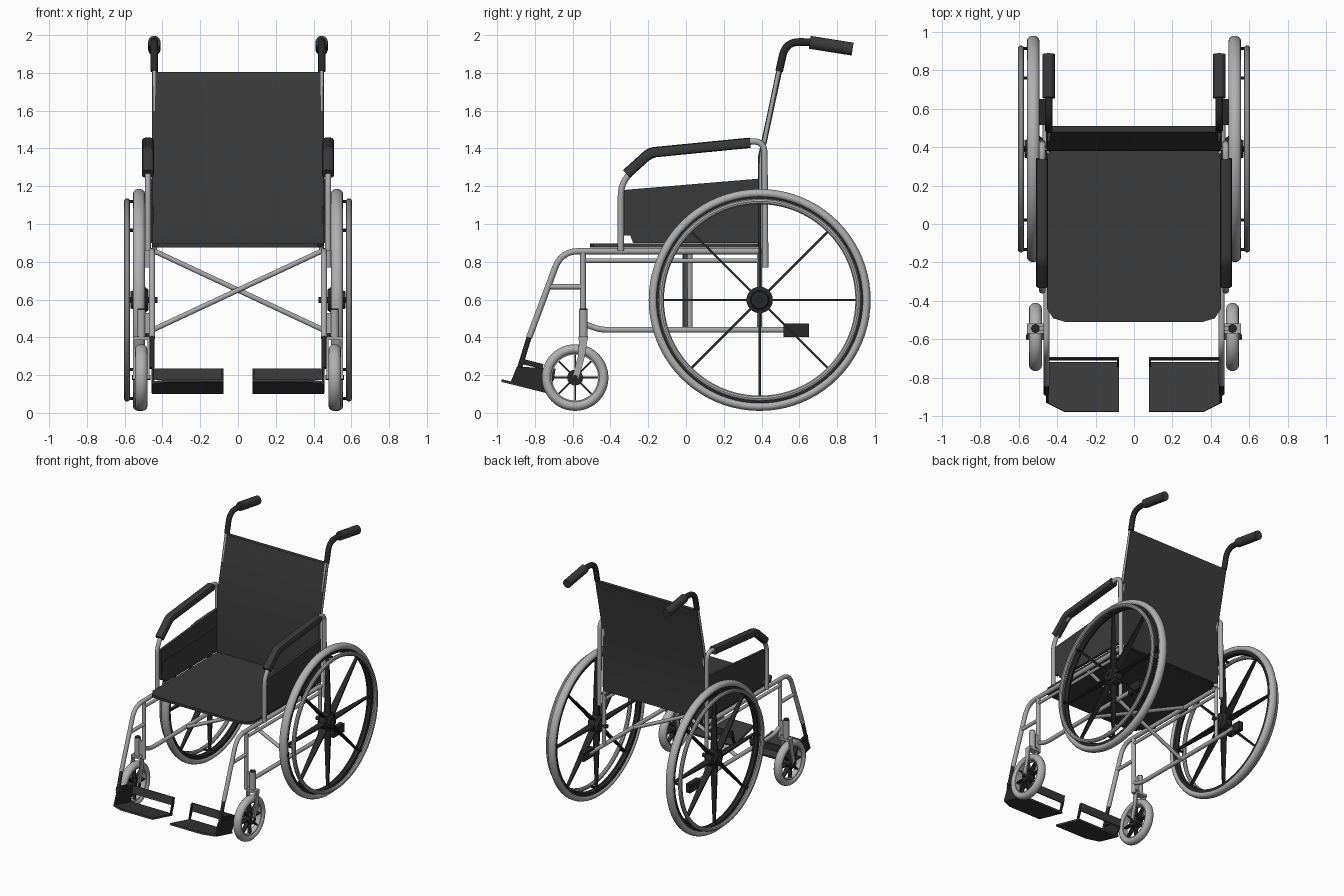
import bpy, bmesh, math
from mathutils import Vector as V

if "Cube" in bpy.data.objects:
    bpy.data.objects.remove(bpy.data.objects["Cube"])

def material(name, c):
    m = bpy.data.materials.new(name)
    m.diffuse_color = (c, c, c, 1)
    m.use_nodes = True
    m.node_tree.nodes["Principled BSDF"].inputs["Base Color"].default_value = m.diffuse_color
    return m

METAL = material("silver_metal", 0.40)
TYRE = material("light_grey_rubber", 0.44)
FABRIC = material("black_fabric", 0.042)
PLASTIC = material("black_plastic", 0.022)

def finish(name, bm, mat, mirror=True):
    bmesh.ops.recalc_face_normals(bm, faces=bm.faces)
    me = bpy.data.meshes.new(name)
    bm.to_mesh(me)
    bm.free()
    me.materials.append(mat)
    ob = bpy.data.objects.new(name, me)
    bpy.context.collection.objects.link(ob)
    if mirror:
        mod = ob.modifiers.new("mirror", 'MIRROR')
        mod.use_mirror_merge = False
    return ob

def fillet(pts, r, n=6):
    """Round the inner corners of a path."""
    pts = [V(p) for p in pts]
    out = [pts[0]]
    for a, b, c in zip(pts, pts[1:], pts[2:]):
        d = min(r, (a - b).length * 0.49, (c - b).length * 0.49)
        p, q = b + (a - b).normalized() * d, b + (c - b).normalized() * d
        for i in range(n + 1):
            t = i / n
            out.append(p * (1 - t) ** 2 + b * 2 * t * (1 - t) + q * t * t)
    return out + [pts[-1]]

def tube(name, pts, mat, r, r2=None, bend=0.06, sides=12, power=1.0, mirror=True):
    """Sweep a round (or squarish, power < 1) section along a path."""
    path = fillet(pts, bend)
    r2 = r2 or r
    bm = bmesh.new()
    rings = []
    for i, p in enumerate(path):
        t = (path[min(i + 1, len(path) - 1)] - path[max(i - 1, 0)]).normalized()
        u = V((1, 0, 0)) if abs(t.x) < 0.8 else V((0, 1, 0))
        u = (u - t * u.dot(t)).normalized()
        w = t.cross(u)
        ring = []
        for k in range(sides):
            a = 2 * math.pi * (k + 0.5) / sides
            c, s = math.cos(a), math.sin(a)
            c, s = math.copysign(abs(c) ** power, c), math.copysign(abs(s) ** power, s)
            ring.append(bm.verts.new(p + u * r * c + w * r2 * s))
        rings.append(ring)
    for A, B in zip(rings, rings[1:]):
        for k in range(sides):
            bm.faces.new((A[k], A[k - 1], B[k - 1], B[k]))
    bm.faces.new(rings[0])
    bm.faces.new(rings[-1])
    return finish(name, bm, mat, mirror)

def lathe(name, centre, profile, mat, segs=64):
    """Spin a closed (x offset, radius) profile about the x axis."""
    bm = bmesh.new()
    c = V(centre)
    rings = []
    for i in range(segs):
        a = 2 * math.pi * i / segs
        rings.append([bm.verts.new(c + V((x, r * math.cos(a), r * math.sin(a)))) for x, r in profile])
    n = len(profile)
    for i in range(segs):
        A, B = rings[i - 1], rings[i]
        for k in range(n):
            bm.faces.new((A[k], A[k - 1], B[k - 1], B[k]))
    return finish(name, bm, mat)

def oval(r, rx, rr, n=14):
    return [(rx * math.cos(2 * math.pi * k / n), r + rr * math.sin(2 * math.pi * k / n)) for k in range(n)]

def prism(name, outline, vec, mat, mirror=True):
    """Extrude a flat 3D outline by a vector."""
    bm = bmesh.new()
    f = bm.faces.new([bm.verts.new(p) for p in outline])
    e = bmesh.ops.extrude_face_region(bm, geom=[f])
    bmesh.ops.translate(bm, vec=vec, verts=[v for v in e["geom"] if isinstance(v, bmesh.types.BMVert)])
    return finish(name, bm, mat, mirror)

def spokes(name, centre, count, r0, r1, w0, w1, t, mat):
    """Flat blades, wide at the hub and narrow at the rim."""
    bm = bmesh.new()
    c = V(centre)
    for i in range(count):
        a = 2 * math.pi * i / count
        d, s = V((0, math.cos(a), math.sin(a))), V((0, -math.sin(a), math.cos(a)))
        ends = [[bm.verts.new(c + d * r + V((x * w / 2, 0, 0)) + s * y * t / 2)
                 for x, y in ((-1, -1), (1, -1), (1, 1), (-1, 1))] for r, w in ((r0, w0), (r1, w1))]
        for k in range(4):
            bm.faces.new((ends[0][k], ends[0][k - 1], ends[1][k - 1], ends[1][k]))
        bm.faces.new(ends[0])
        bm.faces.new(ends[1])
    return finish(name, bm, mat)

# Rear wheels
W = (0.524, 0.39, 0.598)
lathe("rear_tyre", W, oval(0.564, 0.032, 0.024), TYRE, 80)
lathe("rear_rim", W, [(-0.022, 0.552), (-0.02, 0.525), (0, 0.515), (0.02, 0.525), (0.022, 0.552)], PLASTIC, 80)
lathe("hand_rim", (0.588, W[1], W[2]), oval(0.522, 0.016, 0.016, 10), TYRE, 80)
spokes("rear_spokes", W, 8, 0.04, 0.53, 0.06, 0.02, 0.012, PLASTIC)
lathe("rear_hub", W, [(-0.05, 0.001), (-0.05, 0.055), (-0.03, 0.07), (0.022, 0.07), (0.03, 0.05),
                      (0.045, 0.045), (0.045, 0.001)], PLASTIC, 24)
tube("rear_axle", [(0.425, W[1], W[2]), (0.585, W[1], W[2])], PLASTIC, 0.016)
for i in range(8):
    a = math.pi * i / 4
    y, z = W[1] + 0.522 * math.cos(a), W[2] + 0.522 * math.sin(a)
    tube("hand_rim_stub", [(0.53, y, z), (0.585, y, z)], PLASTIC, 0.009, sides=8)

# Casters with forks
C = (0.512, -0.587, 0.187)
lathe("caster_tyre", C, oval(0.150, 0.033, 0.027), TYRE, 48)
lathe("caster_rim", C, [(-0.02, 0.136), (-0.02, 0.122), (0.02, 0.122), (0.02, 0.136)], TYRE, 48)
spokes("caster_spokes", C, 8, 0.02, 0.126, 0.04, 0.025, 0.009, PLASTIC)
lathe("caster_hub", C, [(-0.03, 0.001), (-0.03, 0.042), (0.03, 0.042), (0.03, 0.001)], PLASTIC, 20)
tube("caster_axle", [(0.462, C[1], C[2]), (0.562, C[1], C[2])], PLASTIC, 0.014)
for x in (0.468, 0.546):
    prism("caster_fork_leg", [(x, -0.565, 0.40), (x, -0.52, 0.40), (x, -0.535, 0.30), (x, -0.568, 0.18),
                              (x, -0.604, 0.18), (x, -0.572, 0.30)], (0.01, 0, 0), METAL)
prism("caster_fork_crown", [(0.468, -0.568, 0.385), (0.556, -0.568, 0.385), (0.556, -0.518, 0.385),
                            (0.468, -0.518, 0.385)], (0, 0, 0.02), METAL)
tube("caster_stem", [(0.512, -0.543, 0.39), (0.512, -0.543, 0.545)], METAL, 0.023)
tube("caster_stem_cap", [(0.512, -0.543, 0.543), (0.512, -0.543, 0.553)], PLASTIC, 0.021)
prism("caster_stem_bracket", [(0.45, -0.555, 0.42), (0.51, -0.555, 0.42), (0.51, -0.53, 0.42),
                              (0.45, -0.53, 0.42)], (0, 0, 0.11), METAL)

# Side frame tubes
F = 0.455
tube("upper_rail_and_hanger", [(F, 0.40, 0.856), (F, -0.66, 0.856), (F, -0.83, 0.40)], METAL, 0.017, bend=0.09)
tube("second_rail", [(F, 0.39, 0.806), (F, -0.545, 0.806)], METAL, 0.012)
tube("front_upright", [(F, -0.545, 0.85), (F, -0.545, 0.39)], METAL, 0.016)
tube("hanger_strut", [(F, -0.73, 0.668), (F, -0.545, 0.668)], METAL, 0.014)
tube("lower_rail", [(F, -0.545, 0.475), (F, -0.46, 0.44), (0.46, 0.58, 0.44)], METAL, 0.016)
tube("rear_upright", [(F, 0.39, 0.86), (F, 0.39, 0.44)], METAL, 0.014)
prism("lower_rail_plug", [(0.453, 0.515, 0.403), (0.453, 0.65, 0.403), (0.453, 0.65, 0.472),
                          (0.453, 0.515, 0.472)], (0.038, 0, 0), PLASTIC)
for s, y in ((1, -0.006), (-1, 0.022)):
    tube("cross_brace", [(-0.45 * s, y, 0.44), (0.45 * s, y, 0.86)], METAL, 0.014, mirror=False)

# Armrests
A = 0.477
tube("armrest_tube", [(A, -0.345, 0.86), (A, -0.345, 1.22), (A, -0.19, 1.37), (A, 0.415, 1.445),
                      (A, 0.42, 0.77)], METAL, 0.017, bend=0.07)
tube("armrest_pad", [(A, -0.315, 1.265), (A, -0.19, 1.378), (A, 0.34, 1.43)], FABRIC, 0.032, 0.028,
     bend=0.025, power=0.6)
prism("armrest_side_panel", [(0.452, -0.33, 0.94), (0.452, -0.295, 0.94), (0.452, -0.28, 0.90), (0.452, 0.385, 0.90),
                             (0.452, 0.385, 1.24), (0.452, -0.33, 1.18)], (0.02, 0, 0), FABRIC)
prism("side_panel_strip", [(0.447, -0.32, 1.00), (0.447, 0.37, 1.00), (0.447, 0.37, 1.10),
                           (0.447, -0.32, 1.08)], (0.006, 0, 0), FABRIC)

# Seat
half = [(0.36, -0.508), (0.42, -0.49), (0.452, -0.44), (0.452, 0.35), (0.43, 0.385)]
prism("seat", [(x, y, 0.876) for x, y in half] + [(-x, y, 0.876) for x, y in half[::-1]],
      (0, 0, 0.02), FABRIC, False)

# Backrest with canes and push handles
prism("backrest", [(-0.453, y, z) for y, z in ((0.38, 0.885), (0.382, 1.36), (0.478, 1.805), (0.508, 1.805),
                                               (0.412, 1.36), (0.41, 0.885))], (0.906, 0, 0), FABRIC, False)
H = 0.443
tube("back_cane", [(H, 0.396, 0.86), (H, 0.398, 1.36), (H, 0.493, 1.82)], METAL, 0.014)
tube("handle_bend", [(H, 0.493, 1.808), (H, 0.528, 1.965), (H, 0.68, 1.962)], PLASTIC, 0.021, bend=0.12)
tube("handle_grip", [(H, 0.655, 1.962), (H, 0.882, 1.926)], FABRIC, 0.033, 0.035, sides=16)

# Footrests
tube("footrest_post", [(F, -0.825, 0.42), (F, -0.88, 0.24)], PLASTIC, 0.014)
def slope(y):
    return 0.10 + (-0.72 - y) * 0.25
foot = [(0.078, -0.72), (0.455, -0.72), (0.455, -0.93), (0.36, -0.978), (0.078, -0.978)]
prism("foot_plate", [(x, y, slope(y)) for x, y in foot], (0, 0.003, 0.014), FABRIC)
prism("footrest_side", [(0.445, -0.93, 0.16), (0.445, -0.735, 0.105), (0.445, -0.70, 0.18), (0.445, -0.705, 0.235),
                        (0.445, -0.895, 0.245)], (0.012, 0, 0), PLASTIC)
prism("footrest_clamp", [(0.447, -0.885, 0.262), (0.447, -0.76, 0.232), (0.447, -0.755, 0.258),
                         (0.447, -0.875, 0.288)], (0.022, 0, 0), PLASTIC)
prism("heel_rest", [(0.08, -0.71, 0.175), (0.455, -0.71, 0.175), (0.455, -0.70, 0.235), (0.08, -0.70, 0.235)],
      (0, 0.01, 0), FABRIC)
prism("heel_rest_end", [(0.078, -0.73, 0.105), (0.078, -0.70, 0.175), (0.078, -0.69, 0.235), (0.078, -0.71, 0.235),
                        (0.078, -0.745, 0.11)], (0.01, 0, 0), PLASTIC)

# Smooth shading with sharp edges kept
bpy.ops.object.select_all(action='SELECT')
bpy.context.view_layer.objects.active = bpy.context.selected_objects[0]
bpy.ops.object.shade_smooth_by_angle(angle=math.radians(35))
